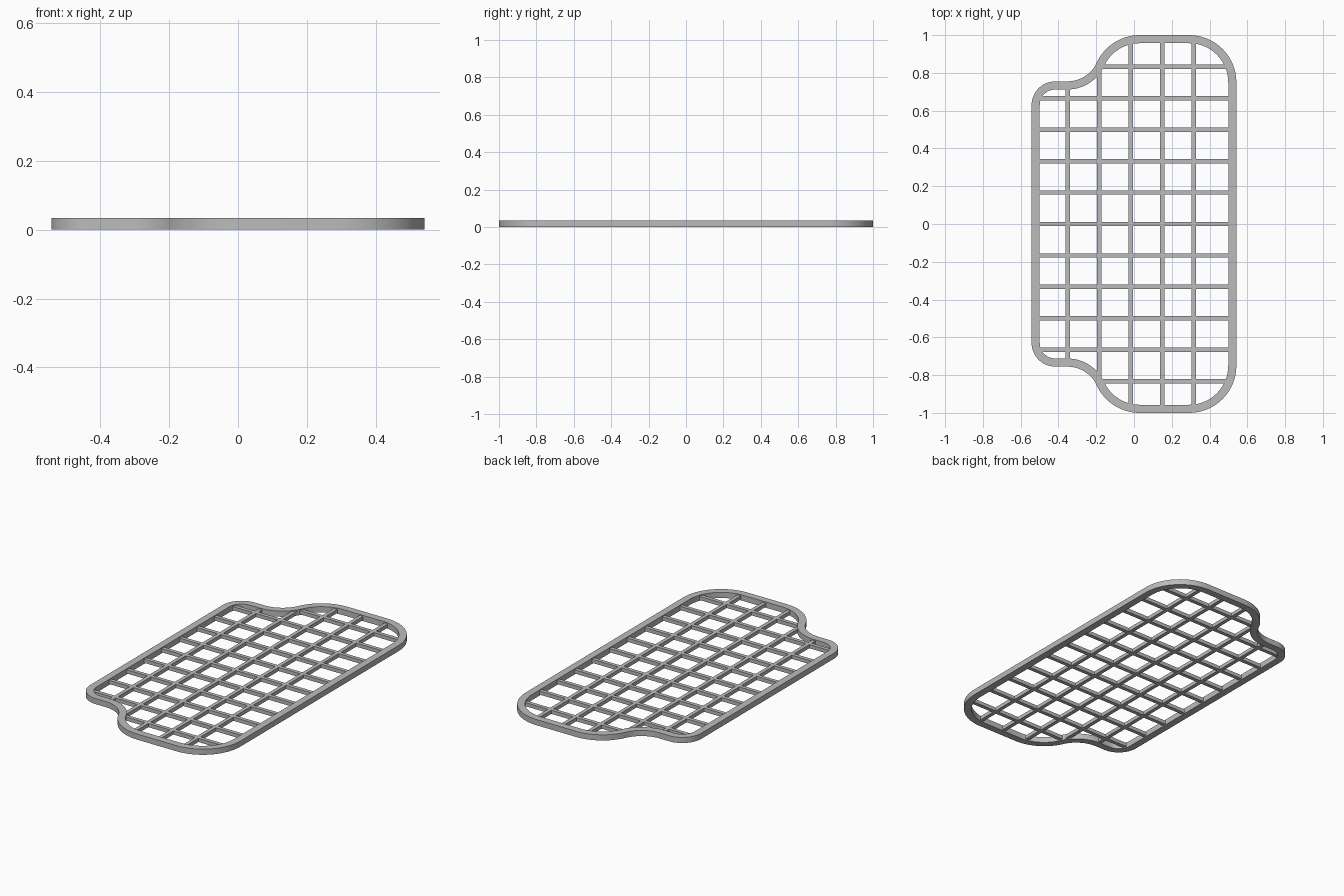
import bpy, bmesh
from math import cos, sin, radians, pi
from mathutils import Vector

if "Cube" in bpy.data.objects:
    bpy.data.objects.remove(bpy.data.objects["Cube"])

HX, HY, HEIGHT, RIM = 0.542, 1.0, 0.034, 0.043
BAR, PITCH = 0.023, 0.1665
BAR_LOW, BAR_HIGH = 0.006, 0.028

steel = bpy.data.materials.new("grey metal")
steel.use_nodes = True
colour = (0.5, 0.5, 0.5, 1)
steel.diffuse_color = colour
steel.node_tree.nodes["Principled BSDF"].inputs["Base Color"].default_value = colour


def finish(name, bm):
    bmesh.ops.recalc_face_normals(bm, faces=bm.faces)
    mesh = bpy.data.meshes.new(name)
    bm.to_mesh(mesh)
    bm.free()
    mesh.materials.append(steel)
    obj = bpy.data.objects.new(name, mesh)
    bpy.context.collection.objects.link(obj)
    return obj


def arc(cx, cy, r, start, end, steps=16):
    angles = [radians(start + (end - start) * i / steps) for i in range(steps + 1)]
    return [Vector((cx + r * cos(a), cy + r * sin(a))) for a in angles]


def outline(inset):
    """Closed outline, moved inwards by inset; the back half is mirrored to the front."""
    big, small, hollow, shelf = 0.25, 0.125, 0.172, 0.755
    turn = 155.1
    cx, cy = 0.03, HY - big
    bx = cx + (big + hollow) * cos(radians(turn))
    half = arc(HX - big, cy, big - inset, 0, 90)
    half += arc(cx, cy, big - inset, 90, turn)
    half += arc(bx, shelf + hollow, hollow + inset, turn - 180, -90)[1:]
    half += arc(-HX + small, shelf - small, small - inset, 90, 180)
    return half + [Vector((p.x, -p.y)) for p in reversed(half)]


def span(points, axis, value):
    """Lowest and highest crossing of the outline with a grid line."""
    other, hits = 1 - axis, []
    for a, b in zip(points, points[1:] + points[:1]):
        if (a[axis] - value) * (b[axis] - value) < 0:
            t = (value - a[axis]) / (b[axis] - a[axis])
            hits.append(a[other] + t * (b[other] - a[other]))
    return min(hits), max(hits)


# Rim: a rectangular section swept round the outline
bm = bmesh.new()
outer, inner = outline(0), outline(RIM)
loops = [[bm.verts.new((p.x, p.y, z)) for p in pts]
         for pts, z in ((outer, 0), (outer, HEIGHT), (inner, HEIGHT), (inner, 0))]
count = len(outer)
for k in range(4):
    a, b = loops[k], loops[(k + 1) % 4]
    for i in range(count):
        j = (i + 1) % count
        bm.faces.new((a[i], a[j], b[j], b[i]))
rim = finish("rim", bm)
bpy.context.view_layer.objects.active = rim
rim.select_set(True)
bpy.ops.object.shade_smooth_by_angle(angle=radians(30))
rim.select_set(False)

# Grid bars, ending inside the rim
middle = outline(RIM / 2)


def bars(name, axis, values):
    bm = bmesh.new()
    for value in values:
        low, high = span(middle, axis, value)
        centre, size = [0, 0, (BAR_LOW + BAR_HIGH) / 2], [0, 0, BAR_HIGH - BAR_LOW]
        centre[axis], size[axis] = value, BAR
        centre[1 - axis], size[1 - axis] = (low + high) / 2, high - low
        for v in bmesh.ops.create_cube(bm, size=1)["verts"]:
            v.co = Vector([centre[i] + v.co[i] * size[i] for i in range(3)])
    return finish(name, bm)


bars("cross_bars", 1, [PITCH * i + 0.0001 for i in range(-5, 6)])
bars("long_bars", 0, [-0.017 + PITCH * i for i in range(-2, 3)])
